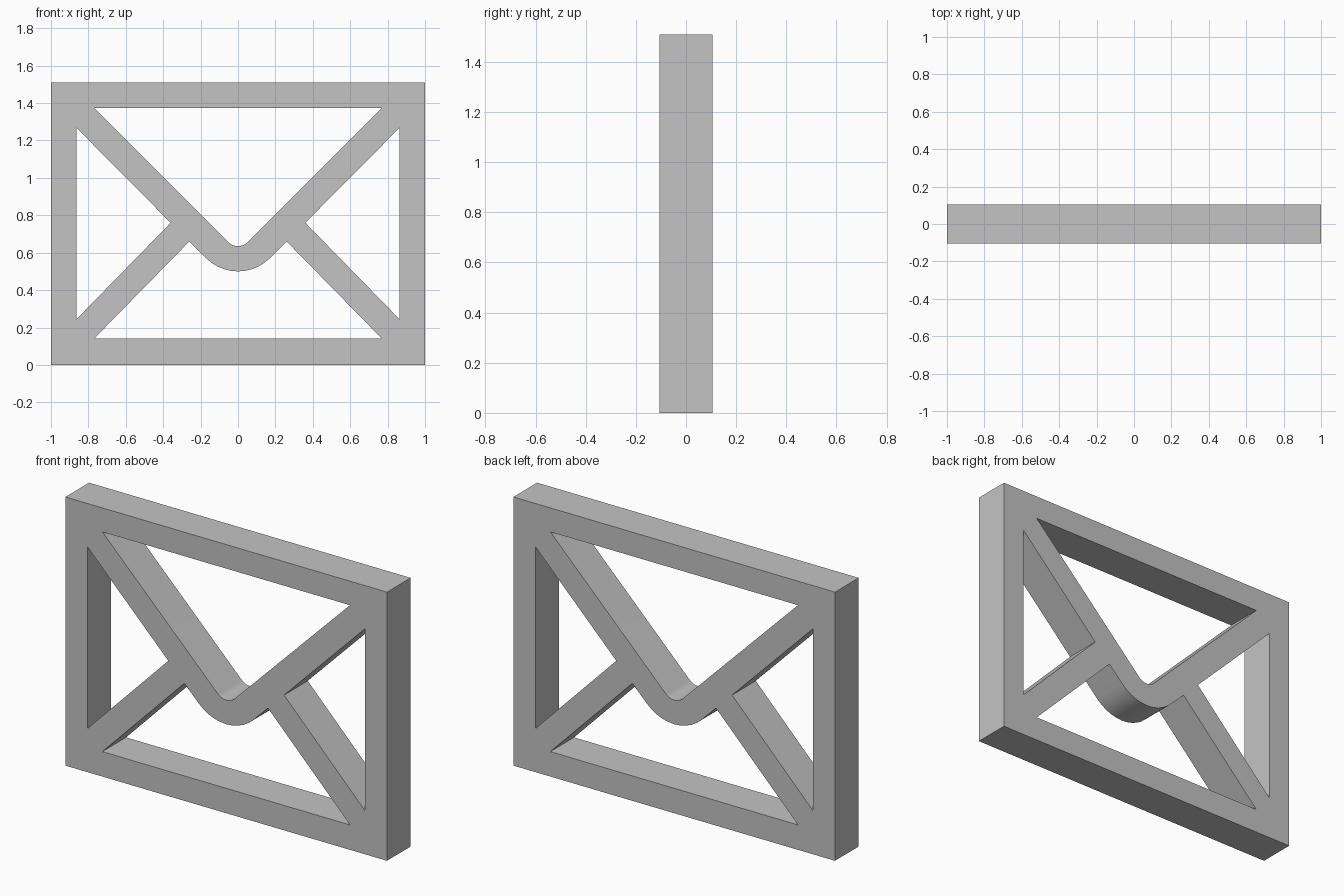
import bpy
import bmesh
from math import sin, cos, pi, radians

cube = bpy.data.objects.get("Cube")
if cube:
    bpy.data.objects.remove(cube, do_unlink=True)

DEPTH = 0.21
HEIGHT = 1.51

grey = bpy.data.materials.new("plain grey")
grey.use_nodes = True
grey.diffuse_color = (0.55, 0.55, 0.55, 1)
grey.node_tree.nodes["Principled BSDF"].inputs["Base Color"].default_value = (0.55, 0.55, 0.55, 1)


def round_tip(radius, lowest, steps=10):
    """Quarter arc through the lowest point of the flap, from right to left."""
    angles = [pi / 4 - pi / 2 * i / steps for i in range(steps + 1)]
    return [(radius * sin(a), lowest + radius * (1 - cos(a))) for a in angles]


# Outer rectangle, then the four window openings
outline = [(-1, 0), (1, 0), (1, HEIGHT), (-1, HEIGHT)]
flap_opening = [(-0.77, 1.375), (0.77, 1.375)] + round_tip(0.072, 0.635)
lower_opening = [(-0.77, 0.14), (0.77, 0.14), (0.26, 0.66)] + round_tip(0.24, 0.5) + [(-0.26, 0.66)]
side_opening = [(0.863, 1.267), (0.36, 0.76), (0.863, 0.245)]
mirrored_opening = [(-x, z) for x, z in side_opening]

# Filled profile with holes, extruded to the full depth
curve = bpy.data.curves.new("envelope_frame", "CURVE")
curve.dimensions = "2D"
curve.fill_mode = "BOTH"
curve.extrude = DEPTH / 2
for loop in (outline, flap_opening, lower_opening, side_opening, mirrored_opening):
    spline = curve.splines.new("POLY")
    spline.points.add(len(loop) - 1)
    for point, (x, z) in zip(spline.points, loop):
        point.co = (x, z, 0, 1)
    spline.use_cyclic_u = True

frame = bpy.data.objects.new("envelope_frame", curve)
bpy.context.collection.objects.link(frame)
frame.rotation_euler.x = radians(90)

# Turn into a welded mesh standing upright
bpy.ops.object.select_all(action="DESELECT")
frame.select_set(True)
bpy.context.view_layer.objects.active = frame
bpy.ops.object.convert(target="MESH")
bpy.ops.object.transform_apply(location=False, rotation=True, scale=False)
frame = bpy.context.object
bm = bmesh.new()
bm.from_mesh(frame.data)
bmesh.ops.remove_doubles(bm, verts=bm.verts, dist=0.0005)
bmesh.ops.recalc_face_normals(bm, faces=bm.faces)
bm.to_mesh(frame.data)
bm.free()

frame.data.materials.clear()
frame.data.materials.append(grey)
bpy.ops.object.shade_smooth_by_angle(angle=radians(30))
